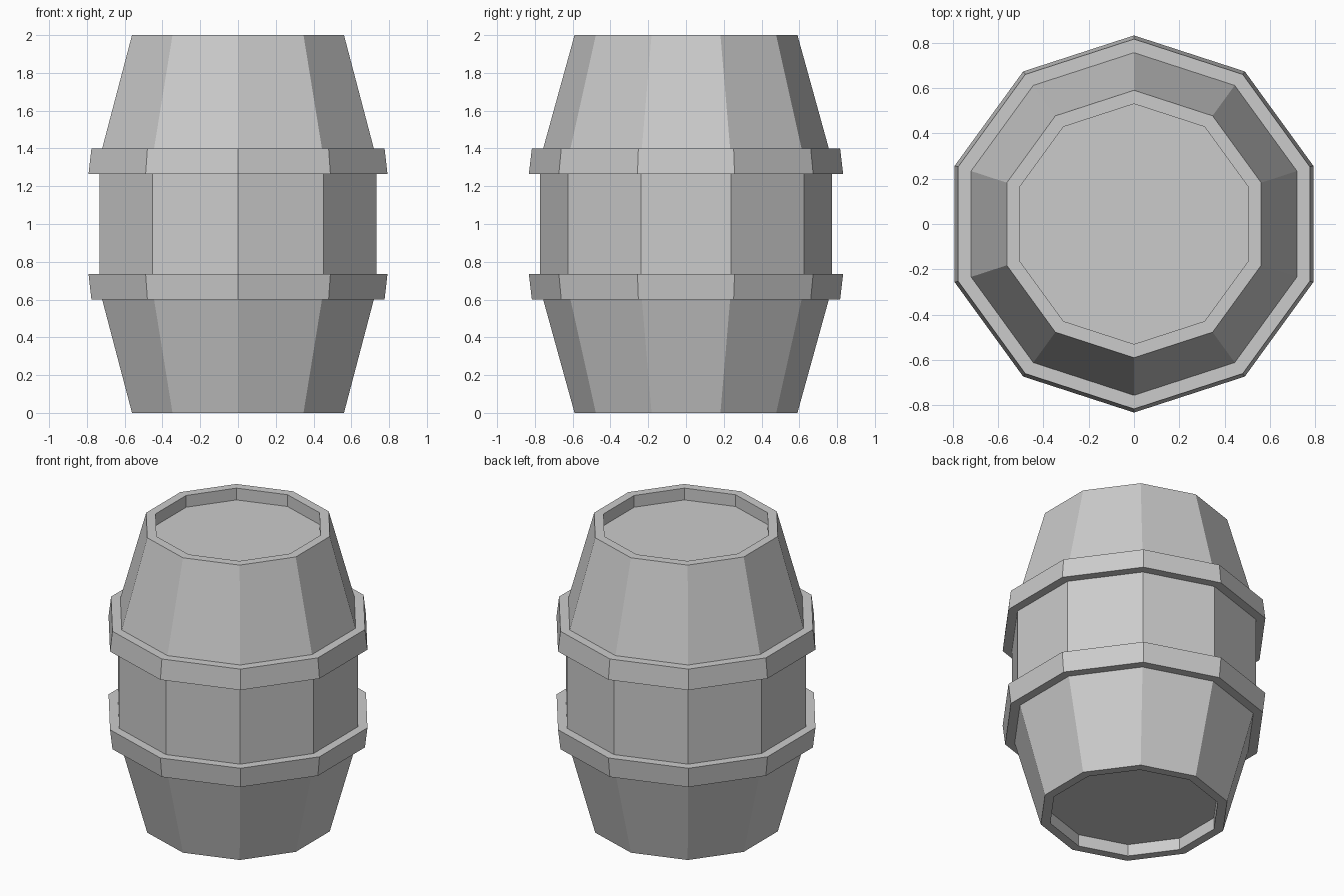
import bpy, bmesh
from math import pi, sin, cos

if "Cube" in bpy.data.objects:
    bpy.data.objects.remove(bpy.data.objects["Cube"])

SIDES = 10


def lathe(name, profile, closed=False):
    """Spin a (radius, z) profile into a flat-sided solid with a corner on +y."""
    bm = bmesh.new()
    rings = [[bm.verts.new((r * cos(pi / 2 + 2 * pi * i / SIDES),
                            r * sin(pi / 2 + 2 * pi * i / SIDES), z))
              for i in range(SIDES)] for r, z in profile]
    pairs = list(zip(rings, rings[1:]))
    if closed:
        pairs.append((rings[-1], rings[0]))
    else:
        bm.faces.new(rings[0])
        bm.faces.new(rings[-1])
    for a, b in pairs:
        for i in range(SIDES):
            j = (i + 1) % SIDES
            bm.faces.new((a[i], a[j], b[j], b[i]))
    bmesh.ops.recalc_face_normals(bm, faces=bm.faces)
    mesh = bpy.data.meshes.new(name)
    bm.to_mesh(mesh)
    bm.free()
    obj = bpy.data.objects.new(name, mesh)
    bpy.context.collection.objects.link(obj)
    return obj


# Barrel body with recessed heads at both ends
lower = [(0.53, 0.08), (0.53, 0), (0.59, 0), (0.756, 0.6), (0.772, 0.735)]
upper = [(r, 2 - z) for r, z in reversed(lower)]
lathe("barrel_body", lower + upper)

# Hoops, widest towards the middle of the barrel; inner faces follow the body
hoop = [(0.756, 0.6), (0.816, 0.6), (0.832, 0.735), (0.772, 0.735)]
lathe("lower_hoop", hoop, closed=True)
lathe("upper_hoop", [(r, 2 - z) for r, z in hoop], closed=True)
